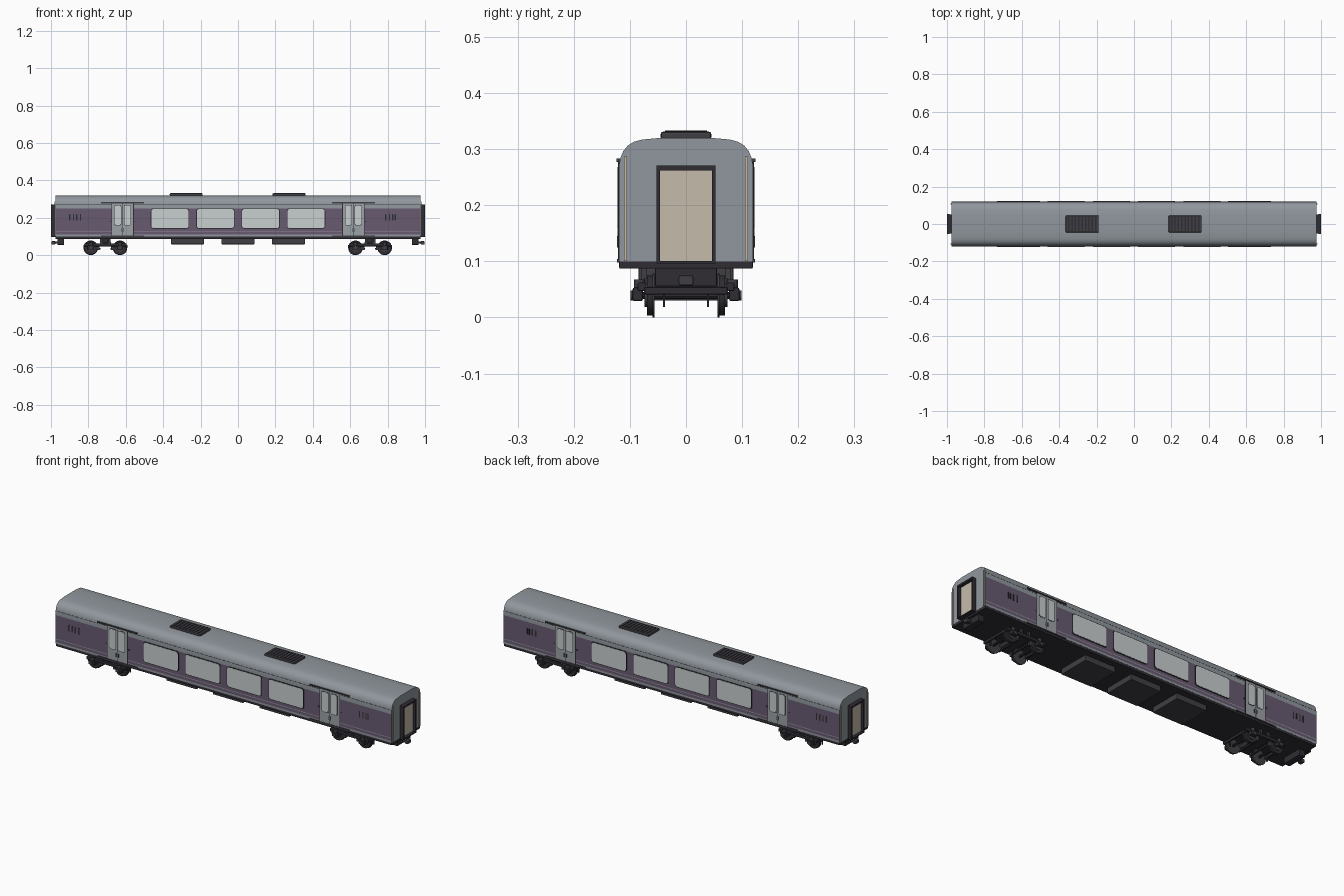
import bpy, bmesh, math
from mathutils import Matrix, Vector

cube = bpy.data.objects.get("Cube")
if cube:
    bpy.data.objects.remove(cube, do_unlink=True)


def material(name, r, g, b):
    m = bpy.data.materials.new(name)
    m.use_nodes = True
    m.diffuse_color = (r, g, b, 1)
    m.node_tree.nodes["Principled BSDF"].inputs["Base Color"].default_value = (r, g, b, 1)
    return m


grey = material("body grey", 0.28, 0.31, 0.34)
purple = material("muted purple", 0.14, 0.105, 0.165)
lilac = material("stripe lilac", 0.30, 0.27, 0.33)
pale = material("door grey", 0.33, 0.36, 0.38)
glass = material("pale glass", 0.58, 0.62, 0.62)
cream = material("cream", 0.56, 0.50, 0.40)
dark = material("dark grey", 0.05, 0.05, 0.058)
black = material("chassis black", 0.03, 0.026, 0.033)
HALF_W, HALF_L = 0.119, 0.977


def finish(name, bm, *mats, smooth=False):
    bmesh.ops.recalc_face_normals(bm, faces=bm.faces)
    mesh = bpy.data.meshes.new(name)
    bm.to_mesh(mesh)
    bm.free()
    for m in mats:
        mesh.materials.append(m)
    ob = bpy.data.objects.new(name, mesh)
    bpy.context.collection.objects.link(ob)
    if smooth:
        bpy.ops.object.select_all(action='DESELECT')
        ob.select_set(True)
        bpy.context.view_layer.objects.active = ob
        bpy.ops.object.shade_smooth_by_angle(angle=math.radians(35))
    return ob


def box(name, x, y, z, mat, bevel=0.0):
    """Box from (low, high) ranges on each axis."""
    bm = bmesh.new()
    centre = Vector([sum(r) / 2 for r in (x, y, z)])
    size = [abs(r[1] - r[0]) for r in (x, y, z)]
    bmesh.ops.create_cube(bm, size=1, matrix=Matrix.Translation(centre) @ Matrix.Diagonal((*size, 1)))
    if bevel:
        bmesh.ops.bevel(bm, geom=bm.edges[:], offset=bevel, segments=2, affect='EDGES', profile=0.5)
    return finish(name, bm, mat)


def mid(c, half):
    return (c - half, c + half)


def cylinder(name, centre, radius, length, mat, axis='Y', sides=20):
    bm = bmesh.new()
    turn = {'Y': Matrix.Rotation(math.pi / 2, 4, 'X'), 'X': Matrix.Rotation(math.pi / 2, 4, 'Y'),
            'Z': Matrix.Identity(4)}[axis]
    bmesh.ops.create_cone(bm, cap_ends=True, segments=sides, radius1=radius, radius2=radius,
                          depth=length, matrix=Matrix.Translation(centre) @ turn)
    return finish(name, bm, mat, smooth=True)


def plate(name, x, z, side, proud, mat, radius=0.0):
    """Rounded panel lying on the side wall, standing proud by a small amount."""
    bm = bmesh.new()
    pts = []
    corners = ((x[1], z[1], 0), (x[0], z[1], 1), (x[0], z[0], 2), (x[1], z[0], 3))
    for cx, cz, q in corners:
        sx = 1 if q in (0, 3) else -1
        sz = 1 if q < 2 else -1
        for i in range(5 if radius else 1):
            a = (q + i / 4) * math.pi / 2
            pts.append((cx - sx * radius + radius * math.cos(a) if radius else cx,
                        cz - sz * radius + radius * math.sin(a) if radius else cz))
    face = bm.faces.new([bm.verts.new((px, side * (HALF_W - 0.002), pz)) for px, pz in pts])
    out = bmesh.ops.extrude_face_region(bm, geom=[face])
    for v in out["geom"]:
        if isinstance(v, bmesh.types.BMVert):
            v.co.y += side * (proud + 0.002)
    return finish(name, bm, mat)


# Body shell: half section mirrored and swept along the length
half = [(HALF_W, z) for z in (0.1, 0.11, 0.123, 0.127, 0.25, 0.272)]
half += [(0.117, 0.284), (0.112, 0.296), (0.104, 0.306), (0.093, 0.313), (0.078, 0.317), (0.045, 0.32)]
section = half + [(-y, z) for y, z in reversed(half)]
bm = bmesh.new()
rings = [[bm.verts.new((x, y, z)) for y, z in section] for x in (-HALF_L, HALF_L)]
for i in range(len(section)):
    j = (i + 1) % len(section)
    bm.faces.new((rings[0][i], rings[0][j], rings[1][j], rings[1][i]))
for ring in rings:
    bm.faces.new(ring)
bm.normal_update()
for f in bm.faces:
    z = f.calc_center_median().z
    if abs(f.normal.y) > 0.99 and 0.11 < z < 0.25:
        f.material_index = 2 if 0.123 < z < 0.127 else 1
finish("body_shell", bm, grey, purple, lilac, smooth=True)

# Floor frame and underfloor equipment
box("floor_frame", mid(0, HALF_L), mid(0, 0.119), (0.087, 0.101), black, 0.002)
for i, x in enumerate((-0.27, 0, 0.27)):
    box(f"underfloor_box_{i}", mid(x, 0.088), mid(0, 0.085), (0.058, 0.088), dark, 0.003)

# Roof units with vent slats
for x in (-0.277, 0.273):
    box("roof_unit", mid(x, 0.088), mid(0, 0.045), (0.317, 0.331), dark, 0.004)
    for i in range(9):
        box("roof_vent_slat", mid(x + (i - 4) * 0.018, 0.004), mid(0, 0.037), (0.33, 0.333), black)

# Side fittings, repeated on both sides
for s in (-1, 1):
    for i in range(4):
        x = (i - 1.5) * 0.2425
        plate("window_frame", mid(x, 0.103), (0.141, 0.25), s, 0.002, black, 0.014)
        plate("window_glass", mid(x, 0.099), (0.145, 0.246), s, 0.003, glass, 0.011)
    # Long seams at the eaves
    plate("eaves_seam", mid(0, HALF_L), (0.2715, 0.273), s, 0.0006, dark)
    for e in (-1, 1):
        d = e * 0.617
        # Double door with tall windows, track and step
        plate("door_surround", mid(d, 0.06), (0.099, 0.279), s, 0.001, black)
        for leaf in (-1, 1):
            c = d + leaf * 0.029
            plate("door_leaf", mid(c, 0.0275), (0.102, 0.277), s, 0.002, pale)
            plate("door_window_frame", mid(c - leaf * 0.003, 0.0195), (0.159, 0.268), s, 0.003, dark, 0.009)
            plate("door_window", mid(c - leaf * 0.003, 0.017), (0.162, 0.265), s, 0.0035, glass, 0.007)
            plate("door_handle", mid(d + leaf * 0.007, 0.0015), (0.125, 0.145), s, 0.004, dark)
            plate("door_button", mid(d + leaf * 0.066, 0.003), (0.176, 0.184), s, 0.002, dark, 0.002)
        plate("door_track", mid(d, 0.115), (0.277, 0.283), s, 0.005, dark)
        plate("door_step", mid(d, 0.115), (0.098, 0.104), s, 0.004, dark)
        # Vent louvres near the ends
        for x in (0.9, 0.88, 0.862, 0.842) if e < 0 else (0.79, 0.81, 0.828, 0.84):
            plate("side_louvre", mid(e * x, 0.0035), (0.185, 0.219), s, 0.001, black, 0.003)

# Ends: gangway, door, handrails, coupler
for e in (-1, 1):
    def along(a, b):
        return (min(e * a, e * b), max(e * a, e * b))

    box("gangway_door", along(0.97, 0.984), mid(0, 0.047), (0.1, 0.264), cream)
    for depth, w, tag in ((0.976, 0.0505, "inner"), (0.987, 0.053, "outer")):
        outer = along(depth, 0.987 if tag == "inner" else 1.0)
        for s in (-1, 1):
            box(f"gangway_post_{tag}", outer, (min(s * 0.046, s * w), max(s * 0.046, s * w)),
                (0.097, 0.271), black)
        box(f"gangway_header_{tag}", outer, mid(0, w), (0.262, 0.271), black)
        box(f"gangway_sill_{tag}", outer, mid(0, w), (0.096, 0.101), black)
    for s in (-1, 1):
        box("end_stripe", along(0.97, 0.981), mid(s * 0.108, 0.0025), (0.101, 0.287), cream)
    box("buffer_beam", along(0.93, 0.965), mid(0, 0.055), (0.055, 0.088), black, 0.002)
    box("coupler_shank", along(0.94, 0.985), mid(0, 0.008), (0.062, 0.072), dark)
    box("coupler_head", along(0.977, 0.997), mid(0, 0.013), (0.057, 0.075), dark, 0.003)

# Bogies: wheelsets, side frames, axle boxes and springs
for b in (-0.709, 0.706):
    box("bogie_bolster", mid(b, 0.03), mid(0, 0.075), (0.045, 0.07), black, 0.003)
    cylinder("bogie_pivot", (b, 0, 0.078), 0.025, 0.022, black, 'Z')
    for w in (-0.078, 0.078):
        cylinder("axle", (b + w, 0, 0.039), 0.006, 0.17, black, sides=10)
        box("brake_beam", mid(b + w * 0.4, 0.004), mid(0, 0.06), (0.03, 0.038), black)
        box("bogie_end_beam", mid(b + w * 1.45, 0.005), mid(0, 0.074), (0.041, 0.054), black, 0.002)
        for s in (-1, 1):
            cylinder("wheel", (b + w, s * 0.064, 0.039), 0.036, 0.011, black, sides=28)
            cylinder("wheel_flange", (b + w, s * 0.058, 0.039), 0.039, 0.003, dark, sides=28)
            cylinder("wheel_hub", (b + w, s * 0.071, 0.039), 0.02, 0.006, dark)
            box("axle_box", mid(b + w, 0.017), mid(s * 0.086, 0.009), (0.029, 0.053), black, 0.003)
            cylinder("axle_cap", (b + w, s * 0.096, 0.039), 0.009, 0.005, dark, sides=14)
            cylinder("axle_spring", (b + w, s * 0.083, 0.06), 0.01, 0.016, dark, 'Z', 12)
            box("brake_block", mid(b + w * 0.47, 0.006), mid(s * 0.064, 0.006), (0.027, 0.05), dark)
            box("brake_hanger", mid(b + w * 1.4, 0.003), mid(s * 0.039, 0.002), (0.019, 0.045), black)
    for s in (-1, 1):
        box("bogie_side_frame", mid(b, 0.113), mid(s * 0.079, 0.007), (0.047, 0.062), black, 0.002)
        for x in (-0.022, 0.022):
            box("bogie_strut", mid(b + x, 0.006), mid(s * 0.075, 0.005), (0.06, 0.089), dark)
